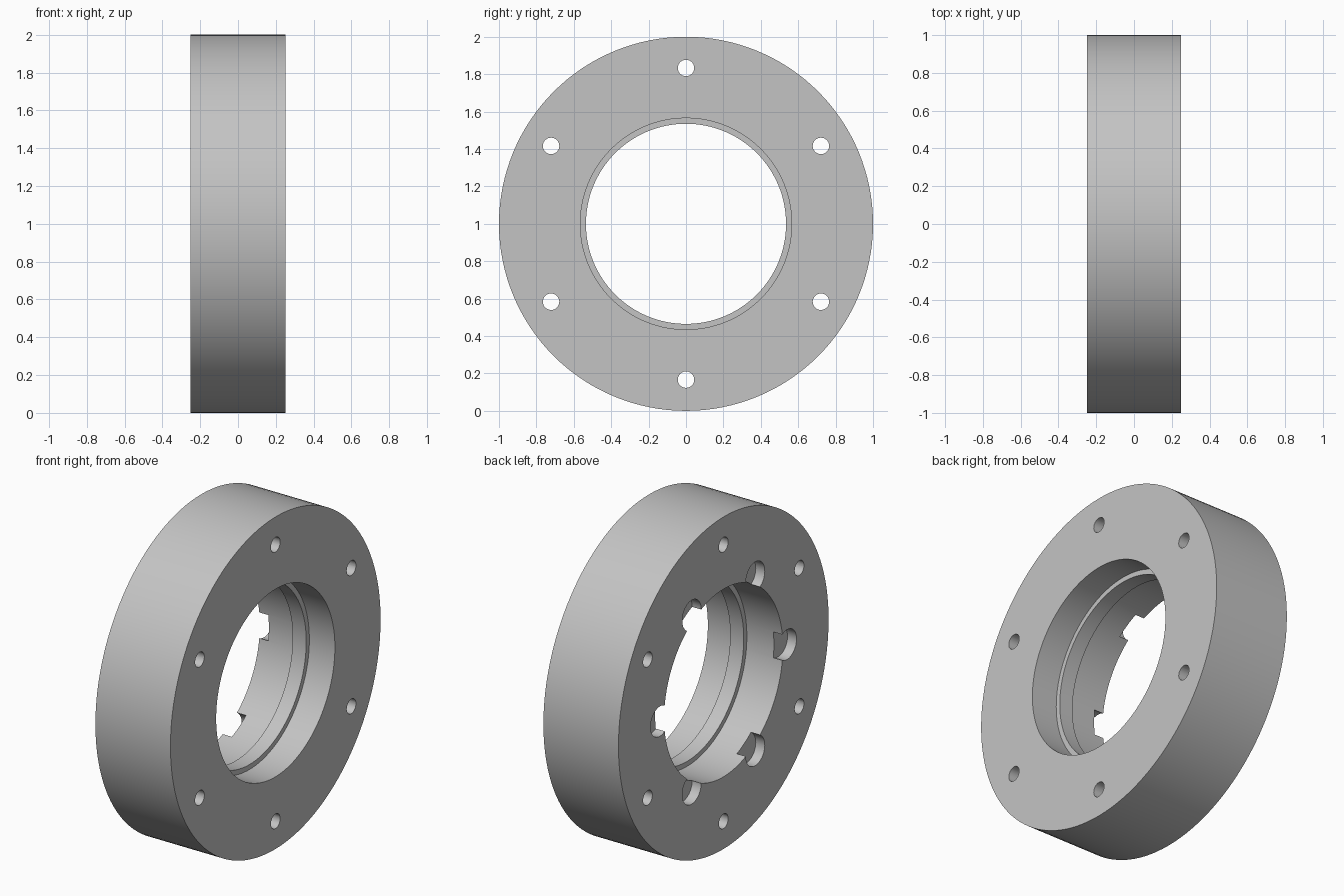
import bpy
import bmesh
from math import cos, sin, radians, pi
from mathutils import Matrix, Vector

if "Cube" in bpy.data.objects:
    bpy.data.objects.remove(bpy.data.objects["Cube"], do_unlink=True)

HALF, OUTER, BORE, LIP = 0.25, 1.0, 0.565, 0.535
CENTRE = Vector((0, 0, 1))

# Single plain metal colour
metal = bpy.data.materials.new("plain_grey_metal")
metal.use_nodes = True
grey = (0.55, 0.55, 0.55, 1)
metal.diffuse_color = grey
metal.node_tree.nodes["Principled BSDF"].inputs["Base Color"].default_value = grey


def make_object(name, bm):
    bmesh.ops.recalc_face_normals(bm, faces=bm.faces)
    mesh = bpy.data.meshes.new(name)
    bm.to_mesh(mesh)
    bm.free()
    obj = bpy.data.objects.new(name, mesh)
    mesh.materials.append(metal)
    bpy.context.collection.objects.link(obj)
    return obj


def drill_circle(name, radius, pitch, start, x0, x1, sides):
    """Six cylinders parallel to the ring axis, evenly spaced on a pitch circle."""
    bm = bmesh.new()
    for i in range(6):
        a = radians(start + 60 * i)
        place = Matrix.Translation(CENTRE + Vector(((x0 + x1) / 2, pitch * cos(a), pitch * sin(a))))
        bmesh.ops.create_cone(bm, cap_ends=True, segments=sides, radius1=radius, radius2=radius,
                              depth=x1 - x0, matrix=place @ Matrix.Rotation(pi / 2, 4, "Y"))
    obj = make_object(name, bm)
    obj.hide_render = True
    return obj


# Ring body: cross-section with an inner lip, turned about the x axis
profile = [(-HALF, BORE), (-HALF, OUTER), (HALF, OUTER), (HALF, BORE),
           (0.08, BORE), (0.08, LIP), (-0.01, LIP), (-0.01, BORE)]
bm = bmesh.new()
verts = [bm.verts.new(CENTRE + Vector((x, 0, r))) for x, r in profile]
edges = [bm.edges.new((v, verts[i - 1])) for i, v in enumerate(verts)]
bmesh.ops.spin(bm, geom=verts + edges, cent=CENTRE, axis=(1, 0, 0),
               angle=2 * pi, steps=128, use_merge=True)
bmesh.ops.remove_doubles(bm, verts=bm.verts, dist=0.0001)
ring = make_object("flange_ring", bm)

# Through bolt holes, and shallow round pockets breaking into the bore
cutters = [drill_circle("bolt_hole_cutter", 0.044, 0.833, 30, -0.4, 0.4, 32),
           drill_circle("pocket_cutter", 0.09, 0.605, 0, -0.4, -HALF + 0.06, 40)]
bpy.context.view_layer.objects.active = ring
for cutter in cutters:
    mod = ring.modifiers.new(cutter.name, "BOOLEAN")
    mod.operation = "DIFFERENCE"
    mod.solver = "EXACT"
    mod.object = cutter
    bpy.ops.object.modifier_apply(modifier=mod.name)
    bpy.data.objects.remove(cutter, do_unlink=True)

# Smooth round walls, crisp machined edges
bpy.ops.object.select_all(action="DESELECT")
ring.select_set(True)
bpy.ops.object.shade_smooth_by_angle(angle=radians(30))
